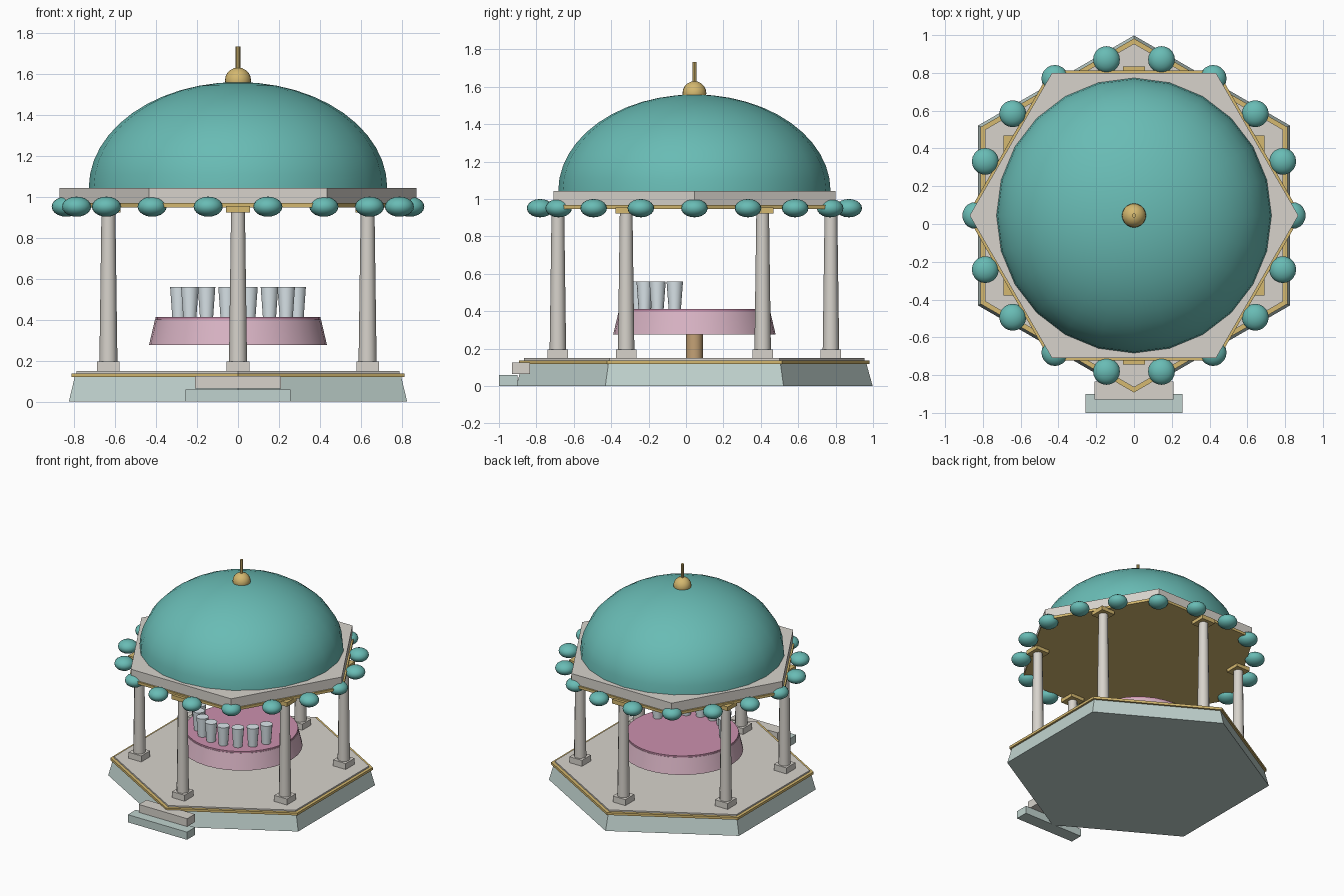
import bpy, bmesh, math
from math import pi, sin, cos, radians

if "Cube" in bpy.data.objects:
    bpy.data.objects.remove(bpy.data.objects["Cube"])

CY = 0.045  # pavilion centre in y


def mat(name, rgb):
    m = bpy.data.materials.new(name)
    m.diffuse_color = (*rgb, 1)
    m.use_nodes = True
    m.node_tree.nodes["Principled BSDF"].inputs["Base Color"].default_value = m.diffuse_color
    return m


STONE = mat("stone", (0.68, 0.65, 0.60))
PALE = mat("pale_green_stone", (0.53, 0.65, 0.62))
GOLD = mat("gold", (0.66, 0.48, 0.16))
TEAL = mat("teal", (0.14, 0.50, 0.46))
PINK = mat("pink_cloth", (0.70, 0.46, 0.56))
ROSE = mat("rose_top", (0.60, 0.28, 0.42))
WOOD = mat("wood", (0.55, 0.36, 0.18))
GLASS = mat("cup_glass", (0.72, 0.80, 0.84))


def finish(name, bm, m, smooth):
    bmesh.ops.recalc_face_normals(bm, faces=bm.faces)
    me = bpy.data.meshes.new(name)
    bm.to_mesh(me)
    bm.free()
    me.materials.append(m)
    ob = bpy.data.objects.new(name, me)
    bpy.context.collection.objects.link(ob)
    if smooth:
        bpy.ops.object.select_all(action='DESELECT')
        ob.select_set(True)
        bpy.context.view_layer.objects.active = ob
        bpy.ops.object.shade_smooth_by_angle(angle=radians(35))
    return ob


def lathe(name, profile, n, m, x=0, y=CY, phase=pi / 2, smooth=True):
    """Closed solid from (radius, z) points; radius 0 makes a pole."""
    bm = bmesh.new()
    rings = []
    for r, z in profile:
        if r == 0:
            rings.append([bm.verts.new((x, y, z))] * n)
        else:
            rings.append([bm.verts.new((x + r * cos(phase + 2 * pi * i / n),
                                        y + r * sin(phase + 2 * pi * i / n), z)) for i in range(n)])
    for a, b in zip(rings, rings[1:]):
        for i in range(n):
            j = (i + 1) % n
            bm.faces.new(list(dict.fromkeys((a[i], a[j], b[j], b[i]))))
    for ring in (rings[0], rings[-1]):
        if ring[0] is not ring[1]:
            bm.faces.new(ring)
    return finish(name, bm, m, smooth)


def box(name, x0, x1, y0, y1, z0, z1, m):
    bm = bmesh.new()
    bmesh.ops.create_cube(bm, size=1)
    for v in bm.verts:
        v.co = ((x0 + x1) / 2 + v.co.x * (x1 - x0),
                (y0 + y1) / 2 + v.co.y * (y1 - y0),
                (z0 + z1) / 2 + v.co.z * (z1 - z0))
    return finish(name, bm, m, False)


def ball(name, x, y, z, r, rz, m):
    pts = [(0 if k in (0, 10) else r * sin(pi * k / 10), z - rz * cos(pi * k / 10)) for k in range(11)]
    return lathe(name, pts, 20, m, x, y)


# Hexagonal platform with gold band and floor
lathe("platform", [(0.953, 0), (0.92, 0.119)], 6, PALE, smooth=False)
lathe("platform_band", [(0.937, 0.119), (0.937, 0.138)], 6, GOLD, smooth=False)
lathe("floor", [(0.91, 0.138), (0.91, 0.149)], 6, STONE, smooth=False)

# Front steps
box("lower_step", -0.257, 0.257, -1.0, -0.90, 0, 0.06, PALE)
box("upper_step", -0.21, 0.21, -0.93, -0.835, 0.064, 0.126, STONE)

# Six columns with square feet and gold capitals
for i in range(6):
    a = pi / 2 + i * pi / 3
    x, y = 0.73 * cos(a), CY + 0.73 * sin(a)
    box(f"column_foot_{i}", x - 0.055, x + 0.055, y - 0.055, y + 0.055, 0.149, 0.196, STONE)
    lathe(f"column_{i}", [(0.044, 0.196), (0.034, 0.925)], 12, STONE, x, y)
    box(f"column_capital_{i}", x - 0.058, x + 0.058, y - 0.058, y + 0.058, 0.922, 0.955, GOLD)

# Roof slab, turned 30 degrees from the platform
lathe("roof_band", [(0.885, 0.948), (0.885, 0.968)], 6, GOLD, phase=0, smooth=False)
lathe("roof_slab", [(0.87, 0.968), (0.87, 1.043)], 6, STONE, phase=0, smooth=False)

# Hanging ornaments round the eaves
for i in range(18):
    a = i * pi / 9
    ball(f"eave_ornament_{i}", 0.838 * cos(a), CY + 0.838 * sin(a), 0.951, 0.071, 0.049, TEAL)

# Dome and finial
dome = [(0.728 * cos(pi / 2 * k / 12), 1.043 + 0.516 * sin(pi / 2 * k / 12)) for k in range(12)]
lathe("dome", dome + [(0, 1.559)], 24, TEAL)
ball("finial_ball", 0, CY, 1.566, 0.064, 0.064, GOLD)
lathe("finial_spire", [(0.011, 1.61), (0.011, 1.733)], 8, GOLD)

# Round table
lathe("table_leg", [(0.045, 0.149), (0.045, 0.277)], 16, WOOD)
lathe("table_skirt", [(0.434, 0.277), (0.405, 0.400)], 32, PINK)
lathe("table_top", [(0.402, 0.400), (0.402, 0.412)], 32, ROSE)

# Eight cups in an arc along the front of the table
for i in range(8):
    a = radians(-70 + 20 * i)
    lathe(f"cup_{i}", [(0.033, 0.412), (0.044, 0.56)], 14, GLASS,
          0.307 * sin(a), CY - 0.307 * cos(a))
